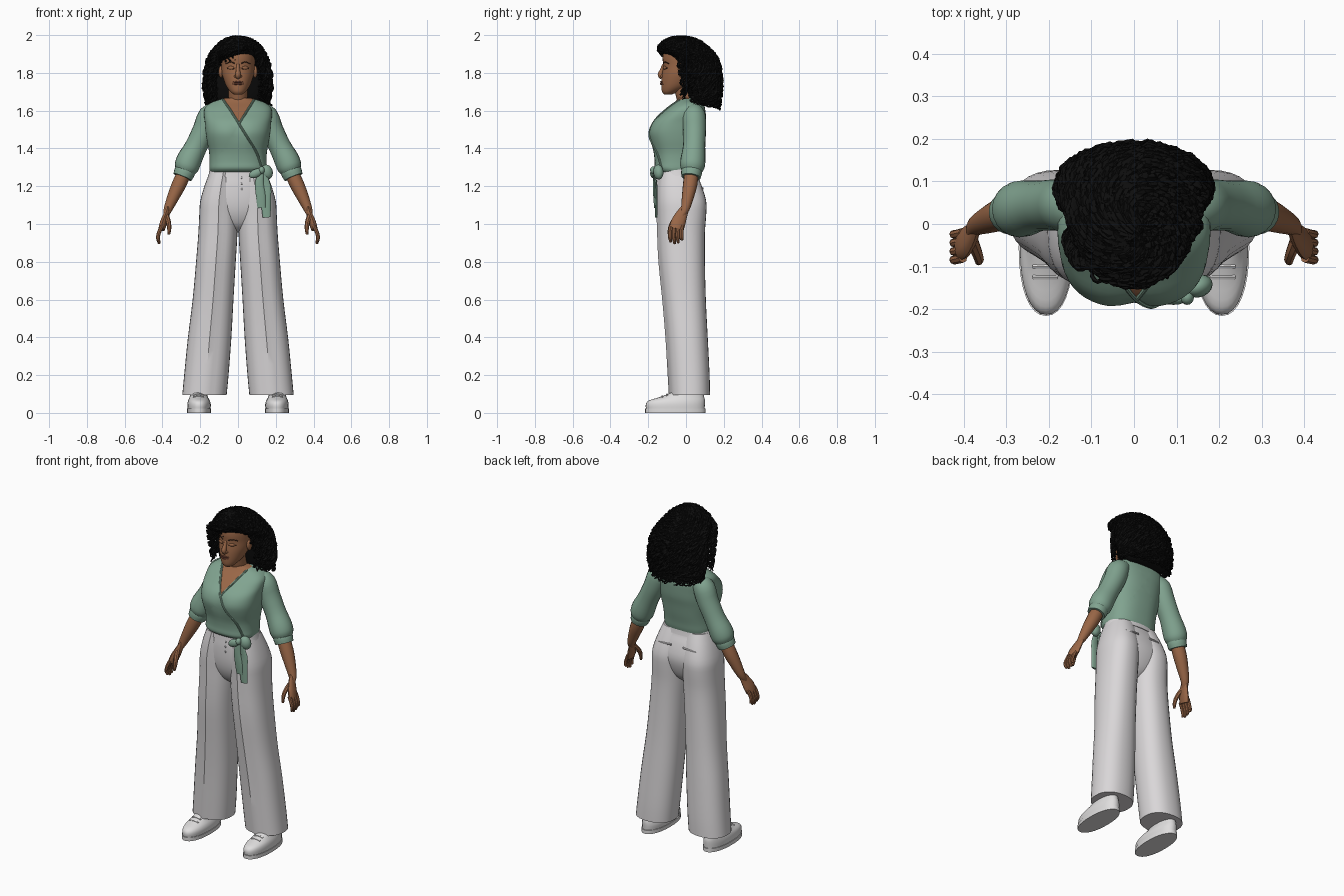
import bpy, bmesh, math, random
from mathutils import Vector, Matrix, Euler

random.seed(7)
cube = bpy.data.objects.get("Cube")
if cube:
    bpy.data.objects.remove(cube)


def material(name, r, g, b):
    m = bpy.data.materials.new(name)
    m.use_nodes = True
    m.diffuse_color = (r, g, b, 1)
    m.node_tree.nodes["Principled BSDF"].inputs["Base Color"].default_value = (r, g, b, 1)
    return m


SKIN = material("brown skin", .32, .135, .063)
GREEN = material("sage green", .22, .37, .28)
WHITE = material("off white cloth", .70, .68, .69)
SHOE = material("white shoe", .74, .73, .73)
GREY = material("grey trim", .42, .41, .42)
HAIR = material("black hair", .004, .004, .004)
LIPS = material("dark lips", .2, .068, .042)
LASH = material("dark brown", .04, .018, .01)


def finish(bm, name, *mats):
    bmesh.ops.recalc_face_normals(bm, faces=bm.faces)
    mesh = bpy.data.meshes.new(name)
    bm.to_mesh(mesh)
    bm.free()
    for m in mats:
        mesh.materials.append(m)
    mesh.polygons.foreach_set("use_smooth", [True] * len(mesh.polygons))
    mesh.set_sharp_from_angle(angle=math.radians(42))
    obj = bpy.data.objects.new(name, mesh)
    bpy.context.scene.collection.objects.link(obj)


def smooth(rows, k=3):
    """Resample rows of numbers along a smooth spline."""
    out, last = [], len(rows) - 1
    for i in range(last):
        quad = [rows[max(i - 1, 0)], rows[i], rows[i + 1], rows[min(i + 2, last)]]
        for j in range(k):
            t = j / k
            out.append([.5 * (2*b + (c - a)*t + (2*a - 5*b + 4*c - d)*t*t + (3*b - a - 3*c + d)*t**3)
                        for a, b, c, d in zip(*quad)])
    return out + [list(rows[-1])]


def skin_rings(bm, rings):
    """Join rings of points into a closed skin with caps."""
    vs = [[bm.verts.new(p) for p in ring] for ring in rings]
    n = len(vs[0])
    for a, b in zip(vs, vs[1:]):
        for i in range(n):
            bm.faces.new((a[i], a[(i + 1) % n], b[(i + 1) % n], b[i]))
    bm.faces.new(vs[0])
    bm.faces.new(vs[-1])


def oval(row, ang, power):
    z, x0, x1, y0, y1 = row
    c, s = math.cos(ang), math.sin(ang)
    e = 2 / power
    return Vector(((x0 + x1) / 2 + (x1 - x0) / 2 * math.copysign(abs(c)**e, c),
                   (y0 + y1) / 2 + (y1 - y0) / 2 * math.copysign(abs(s)**e, s), z))


def loft(rows, power=2, side=1, shape=None, n=32):
    """Stack of ovals, each row being z, x range, y range."""
    bm, rings = bmesh.new(), []
    for row in rows:
        ring = []
        for i in range(n):
            p = oval(row, math.tau * i / n, power)
            if shape:
                shape(p, i * 4 == n * 3)
            ring.append((p.x * side, p.y, p.z))
        rings.append(ring)
    skin_rings(bm, rings)
    return bm


def tube_into(bm, pts, sides=12, flat=1, ref=(0, 1, 0)):
    """Tube along points of x, y, z, radius."""
    ps = [Vector(p[:3]) for p in pts]
    rings, u = [], None
    for i, p in enumerate(ps):
        t = (ps[min(i + 1, len(ps) - 1)] - ps[max(i - 1, 0)]).normalized()
        u = t.cross(Vector(ref)) if u is None else u - t * t.dot(u)
        u.normalize()
        v = t.cross(u) * flat
        rings.append([p + pts[i][3] * (u * math.cos(math.tau * k / sides) + v * math.sin(math.tau * k / sides))
                      for k in range(sides)])
    skin_rings(bm, rings)


def tube(name, pts, mat, side=1, **kw):
    bm = bmesh.new()
    tube_into(bm, [(p[0] * side, *p[1:]) for p in smooth(pts)], **kw)
    finish(bm, name, mat)


def ball(name, loc, size, mat, turn=(0, 0, 0)):
    bm = bmesh.new()
    bmesh.ops.create_uvsphere(bm, u_segments=16, v_segments=10, radius=1)
    bm.transform(Matrix.LocRotScale(Vector(loc), Euler(turn), Vector(size)))
    finish(bm, name, mat)


def centred(rows):
    return smooth([(z, -r, r, f, b) for z, r, f, b in rows])


def mix(a, b, t):
    return [p + (q - p) * t for p, q in zip(a, b)]


def front(rows, x, z, power=2):
    """Depth of the front surface of a loft at x, z."""
    row = min(rows[0], rows[-1], key=lambda r: abs(r[0] - z))
    for a, b in zip(rows, rows[1:]):
        if min(a[0], b[0]) <= z <= max(a[0], b[0]) and a[0] != b[0]:
            row = mix(a, b, (z - a[0]) / (b[0] - a[0]))
    _, x0, x1, y0, y1 = row
    k = min(1, abs(x - (x0 + x1) / 2) / ((x1 - x0) / 2))
    return (y0 + y1) / 2 - (y1 - y0) / 2 * (1 - k**power)**(1 / power)


# Blouse body, with the open neckline cut into it
blouse = centred([(1.275, .146, -.145, .06), (1.295, .152, -.166, .065), (1.33, .151, -.166, .07),
                  (1.38, .153, -.172, .08), (1.44, .165, -.19, .09), (1.49, .172, -.198, .1),
                  (1.54, .176, -.178, .104), (1.58, .18, -.135, .105), (1.615, .175, -.095, .1),
                  (1.64, .148, -.064, .095), (1.655, .11, -.05, .085), (1.667, .07, -.042, .07)])


def dip(x, z):
    return .014 * math.exp(-(x / .035)**2 - ((z - 1.49) / .06)**2)


def bust(p, _):
    if p.y < 0:
        p.y += dip(p.x, p.z)


V, SLOPE = Vector((.005, 0, 1.53)), 1.6
bm = loft(blouse, 2.5, shape=bust, n=48)
for sx in (1, -1):
    bmesh.ops.bisect_plane(bm, geom=bm.verts[:] + bm.edges[:] + bm.faces[:], plane_co=V,
                           plane_no=(SLOPE * sx, 0, -1))
for f in bm.faces:
    c = f.calc_center_median()
    f.material_index = int(c.y < .02 and c.z > V.z + SLOPE * abs(c.x - V.x))
finish(bm, "blouse", GREEN, SKIN)


def on_blouse(x, z, r=.006):
    return (x, front(blouse, x, z, 2.5) + dip(x, z) - .001, z, r)


tube("wrap_edge", [on_blouse(x, z) for x, z in
     ((-.077, 1.656), (-.06, 1.63), (-.045, 1.61), (-.02, 1.57), (.005, 1.53), (.03, 1.49), (.055, 1.45),
      (.1, 1.375), (.125, 1.3))], GREEN, sides=8)
tube("inner_collar_edge", [on_blouse(x, z) for x, z in
     ((.084, 1.656), (.068, 1.63), (.052, 1.605), (.03, 1.57), (.007, 1.532))], GREEN, sides=8)

# Sash bow with two tails
ball("sash_knot", (.125, -.172, 1.285), (.016, .018, .02), GREEN)
ball("sash_loop_inner", (.093, -.174, 1.268), (.037, .016, .022), GREEN, (0, -.45, 0))
ball("sash_loop_outer", (.153, -.146, 1.275), (.032, .026, .04), GREEN, (0, -.3, .4))
tube("sash_tail_inner", [(.125, -.168, 1.28, .012), (.112, -.168, 1.22, .022), (.12, -.166, 1.15, .025),
                         (.125, -.162, 1.085, .022)], GREEN, flat=.3)
tube("sash_tail_outer", [(.13, -.165, 1.28, .012), (.152, -.158, 1.2, .022), (.148, -.158, 1.12, .026),
                         (.152, -.158, 1.035, .021)], GREEN, flat=.3)

# Trousers: hips filling between the legs, waistband and buttons
hips = centred([(1.295, .145, -.14, .055), (1.25, .155, -.144, .062), (1.2, .176, -.148, .082),
                (1.12, .19, -.146, .1), (1.05, .165, -.132, .088), (.99, .1, -.1, .06), (.955, .03, -.05, .02)])
finish(loft(hips, 2.3), "trouser_hips", WHITE)
finish(loft([(z, a - .004, b + .004, f - .004, k + .004) for z, a, b, f, k in hips if z > 1.248], 2.3, n=64),
       "waistband", WHITE)
for i in range(3):
    z = 1.245 - .03 * i
    ball(f"button_{i}", (.02, front(hips, .02, z, 2.3) - .003, z), (.005, .003, .006), GREY)

leg = smooth([(1.275, .004, .15, -.136, .054), (1.2, .002, .178, -.146, .084), (1.12, .001, .2, -.149, .107),
              (1.05, .002, .205, -.147, .107), (.95, .003, .21, -.144, .1), (.8, .012, .222, -.137, .1),
              (.6, .024, .24, -.117, .105), (.4, .035, .265, -.1, .115), (.2, .05, .285, -.088, .125),
              (.095, .06, .295, -.082, .127)])
shoe = smooth([(.015, .146, .267, -.21, .098), (.045, .144, .268, -.213, .1), (.066, .15, .264, -.195, .1),
               (.085, .16, .256, -.135, .096), (.115, .168, .247, -.06, .09)])


def crease(p, at_front):
    if at_front:
        p.y -= .009


for label, s in (("left", 1), ("right", -1)):
    # Trouser leg
    finish(loft(leg, 2.3, s, crease), label + "_trouser_leg", WHITE)
    tube(label + "_back_pocket", [(.04, .086, 1.19, .006), (.08, .088, 1.187, .006), (.125, .08, 1.183, .006)],
         WHITE, s, sides=6)
    # Shoe
    finish(loft(shoe, 2.2, s), label + "_shoe", SHOE)
    finish(loft([(z, .142, .271, -.216, .103) for z in (0, .022)], 2.2, s), label + "_sole", SHOE)
    for i, (y, z) in enumerate(((-.125, .087), (-.1, .097))):
        tube(f"{label}_lace_{i}", [(.18, y, z - .006, .006), (.208, y, z, .006), (.237, y, z - .006, .006)],
             SHOE, s, sides=6)
    # Sleeve and gathered cuff
    tube(label + "_sleeve", [(.11, .04, 1.597, .048), (.15, .042, 1.57, .062), (.178, .045, 1.5, .061),
                             (.222, .043, 1.41, .059), (.258, .037, 1.34, .066), (.274, .033, 1.3, .064),
                             (.284, .03, 1.275, .05)], GREEN, s, sides=20)
    tube(label + "_cuff", [(.278, .031, 1.287, .054), (.285, .029, 1.27, .055), (.294, .026, 1.248, .051)],
         GREEN, s, sides=20)
    # Forearm, hand and fingers
    tube(label + "_forearm", [(.28, .03, 1.28, .037), (.312, .022, 1.21, .038), (.342, .01, 1.145, .032),
                              (.37, -.004, 1.08, .023), (.381, -.022, 1.045, .015)], SKIN, s, sides=16)
    tube(label + "_palm", [(.37, -.004, 1.085, .022), (.381, -.025, 1.045, .032), (.395, -.042, 1.005, .039),
                           (.405, -.05, .972, .036)], SKIN, s, flat=.48, ref=(1, 0, 0))
    for i, reach in enumerate((.905, .895, .9, .918)):
        y = -.08 + .02 * i
        tube(f"{label}_finger_{i}", [(.402, y, .99, .011), (.418, y - .004, .955, .0105),
             (.424, y - .004, .925, .01), (.416, y, reach, .007)], SKIN, s, sides=8)
    tube(label + "_thumb", [(.38, -.04, 1.045, .015), (.368, -.07, 1.01, .013), (.364, -.085, .975, .011),
                            (.366, -.09, .945, .007)], SKIN, s, sides=8)

# Neck and head
tube("neck", [(0, .03, 1.58, .062), (0, .006, 1.65, .051), (0, -.012, 1.72, .05), (0, -.01, 1.77, .05)],
     SKIN, sides=20)
head = centred([(1.686, .022, -.116, -.075), (1.7, .04, -.127, -.04), (1.73, .062, -.13, .02),
                (1.77, .078, -.129, .06), (1.8, .086, -.126, .08), (1.84, .089, -.121, .09),
                (1.88, .09, -.124, .09), (1.92, .085, -.116, .08), (1.955, .06, -.08, .05), (1.97, .03, -.04, .02)])
finish(loft(head), "head", SKIN)


def on_face(x, z, r):
    return (x, front(head, x, z) - .001, z, r)


tube("nose", [(0, -.117, 1.845, .008), (0, -.127, 1.815, .011), (0, -.136, 1.79, .014), (0, -.126, 1.776, .012)],
     SKIN)
for name, z, r in (("upper_lip", 1.752, .006), ("lower_lip", 1.742, .007)):
    tube(name, [on_face(x, z - abs(x) * .05, r * (1 - abs(x) * 24)) for x in (-.032, -.016, 0, .016, .032)],
         LIPS, sides=8)
for label, s in (("left", 1), ("right", -1)):
    ball(label + "_nostril", (.012 * s, -.126, 1.782), (.009, .009, .007), SKIN)
    ball(label + "_eyelid", on_face(.038 * s, 1.827, 0)[:3], (.018, .006, .009), SKIN, (0, 0, .4 * s))
    tube(label + "_lashes", [on_face(x, z, .0025) for x, z in ((.02, 1.823), (.037, 1.82), (.057, 1.825))],
         LASH, s, sides=6)
    tube(label + "_brow", [on_face(x, z, .0028) for x, z in ((.017, 1.85), (.04, 1.858), (.064, 1.849))],
         LASH, s, sides=6)
    ball(label + "_ear", (.091 * s, -.022, 1.805), (.012, .02, .032), SKIN, (.15, 0, 0))

# Hair: a rounded mass swept to one side
mass = centred([(1.986, .004, -.03, -.02), (1.98, .04, -.07, .03), (1.965, .075, -.1, .07),
                (1.94, .105, -.125, .105), (1.91, .128, -.135, .138), (1.885, .142, -.105, .155),
                (1.85, .155, -.03, .168), (1.78, .168, -.015, .178), (1.7, .168, .005, .176),
                (1.655, .145, .02, .165), (1.63, .1, .04, .14)])


def sweep(p, _=None):
    w = min(1, max(0, -p.y / .14)) * min(1, max(0, (1.985 - p.z) / .05))
    p.z += .3 * p.x * w


finish(loft(mass, shape=sweep), "hair_mass", HAIR)


def curl(bm, path, turns, size, thick):
    """Spiral tube around a path given as a function of 0 to 1."""
    steps, phase, pts = max(8, int(turns * 7)), random.random() * math.tau, []
    for j in range(steps + 1):
        f = j / steps
        p = path(f)
        out = (p - Vector((0, .03, 1.82))).normalized()
        across = out.cross(Vector((.01, 0, 1))).normalized()
        a = phase + f * turns * math.tau
        grow = size * (.3 + .7 * f)
        pts.append((*(p + out * grow * math.cos(a) + across * grow * math.sin(a)), thick * (1 - .5 * f**4)))
    tube_into(bm, pts, sides=5, ref=(.3, .5, .8))


# Curls running from the crown over the mass
bm = bmesh.new()
for i in range(270):
    ang = math.tau * (i * .618 % 1)
    back = max(0, math.sin(ang))
    start, end = random.choice((.5, random.uniform(2, 22))), random.uniform(25, 29)
    if math.sin(ang) < -.7:
        start, end = random.uniform(.5, 6), random.uniform(11, 13)

    def fall(f):
        u = start + (end - start) * f
        k = int(u)
        p = oval(mix(mass[min(k, 25)], mass[min(k + 1, 26)], u - k), ang, 2)
        p.z = mix(mass[k], mass[k + 1], u - k)[0] - .02 * back * f
        sweep(p)
        return p

    curl(bm, fall, (end - start) / random.uniform(2.2, 3.2), random.uniform(.01, .023), .0085)

# Loose curls framing the face, fuller on the swept side
for s, forward, count in ((-1, -.085, 9), (1, -.035, 6)):
    for i in range(count):
        g = random.uniform(-.015, .015)
        way = smooth([(.05 * s, forward, 1.95), (.11 * s + g, forward + g, 1.9),
                      (.13 * s + g, forward * .7 + g, 1.83), (.142 * s + g, forward * .3 + g, 1.75),
                      (.138 * s + g, -.01 + g, 1.68 + 2 * g)], 8)
        curl(bm, lambda f: Vector(way[int(f * (len(way) - 1))]), 7, .014, .007)
# Short curls over the swept side of the forehead
for x in (-.085, -.065, -.045, -.02):
    way = smooth([(x * .5, -.12, 1.94), (x, -.132, 1.91), (x * 1.1, -.122 - .3 * x, 1.87 + .2 * x)], 8)
    curl(bm, lambda f: Vector(way[int(f * (len(way) - 1))]), 2.5, .01, .006)
finish(bm, "hair_curls", HAIR)
